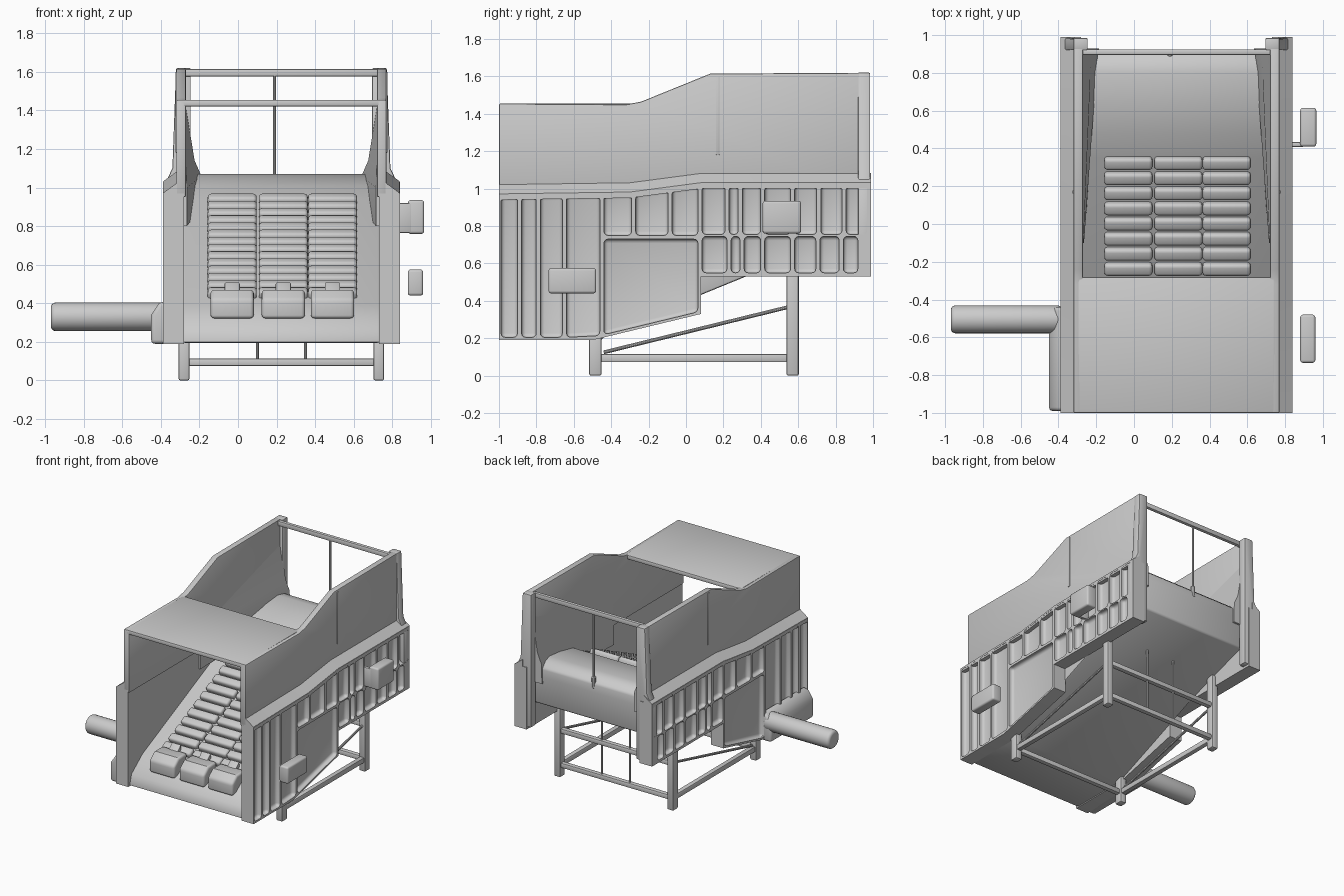
import bpy, bmesh, math
from mathutils import Vector, Matrix

if "Cube" in bpy.data.objects:
    bpy.data.objects.remove(bpy.data.objects["Cube"])

CX = 0.225  # middle of the body; walls mirror about it


def finish(name, bm, bevel=0.0, seg=2, limit=40):
    bmesh.ops.recalc_face_normals(bm, faces=bm.faces)
    me = bpy.data.meshes.new(name)
    bm.to_mesh(me)
    bm.free()
    ob = bpy.data.objects.new(name, me)
    bpy.context.collection.objects.link(ob)
    if bevel:
        m = ob.modifiers.new("bevel", 'BEVEL')
        m.width, m.segments = bevel, seg
        m.limit_method, m.angle_limit = 'ANGLE', math.radians(limit)
    return ob


def add_prism(bm, pts, axis, a, b, pts_b=None):
    """Extrude a profile, (y,z) along x or (x,z) along y; pts_b is an optional other end."""
    def at(p, t):
        return (t, p[0], p[1]) if axis == 'x' else (p[0], t, p[1])
    lo = [bm.verts.new(at(p, a)) for p in pts]
    hi = [bm.verts.new(at(p, b)) for p in (pts_b or pts)]
    bm.faces.new(lo)
    bm.faces.new(hi)
    n = len(pts)
    for i in range(n):
        j = (i + 1) % n
        bm.faces.new((lo[i], lo[j], hi[j], hi[i]))


def prism(name, pts, axis, a, b, bevel=0.0, seg=2, pts_b=None):
    bm = bmesh.new()
    add_prism(bm, pts, axis, a, b, pts_b)
    return finish(name, bm, bevel, seg)


def box(name, x, y, z, bevel=0.01, seg=2):
    return prism(name, [(y[0], z[0]), (y[1], z[0]), (y[1], z[1]), (y[0], z[1])],
                 'x', x[0], x[1], bevel, seg)


def rod(name, p, q, r, sides=10, bevel=0.0):
    p, q = Vector(p), Vector(q)
    bm = bmesh.new()
    bmesh.ops.create_cone(bm, cap_ends=True, segments=sides, radius1=r, radius2=r,
                          depth=(q - p).length)
    rot = (q - p).to_track_quat('Z', 'Y').to_matrix().to_4x4()
    bm.transform(Matrix.Translation((p + q) / 2) @ rot)
    return finish(name, bm, bevel, 4, 60)


def lerp_line(y, pts):
    for (y0, z0), (y1, z1) in zip(pts, pts[1:]):
        if y <= y1:
            return z0 + (z1 - z0) * (y - y0) / (y1 - y0)
    return pts[-1][1]


# Side walls: profile edges and recessed panels
shoulder = [(-1, 0.97), (-0.3, 0.98), (0.08, 1.03), (0.99, 1.03)]
under = [(-1, 0.19), (-0.5, 0.19), (0.08, 0.33)]
lower = under + [(0.08, 0.53), (0.99, 0.53)] + shoulder[::-1]
upper = [(-1, 0.95), (0.98, 0.95), (0.98, 1.62), (0.13, 1.615), (-0.24, 1.465),
         (-0.32, 1.45), (-1, 1.455)]


def panels():
    top = lambda y: lerp_line(y, shoulder) - 0.015
    low = lambda y: lerp_line(y, under) + 0.015
    flat = lambda z: (lambda y: z)
    rows = [([-1, -0.89, -0.79, -0.65, -0.45], low, top),
            ([-0.45, -0.28, -0.085, 0.075], flat(0.75), top),
            ([-0.45, 0.075], low, flat(0.73)),
            ([0.075, 0.22, 0.29, 0.41, 0.57, 0.71, 0.845, 0.98], flat(0.755), top),
            ([0.075, 0.23, 0.30, 0.41, 0.57, 0.705, 0.83, 0.93], flat(0.55), flat(0.745))]
    for ys, b, t in rows:
        for y0, y1 in zip(ys, ys[1:]):
            y0, y1 = y0 + 0.011, y1 - 0.011
            yield [(y0, b(y0)), (y1, b(y1)), (y1, t(y1)), (y0, t(y0))]


cutters = []
for side, s in (("right", 1), ("left", -1)):
    X = lambda d: CX + s * d
    # Ribbed lower wall, cut by rounded panel shapes
    wall = prism(side + "_lower_wall", lower, 'x', X(0.505), X(0.615))
    bm = bmesh.new()
    for pts in panels():
        add_prism(bm, pts, 'x', X(0.578), X(0.70))
    cut = finish(side + "_panel_cutter", bm, 0.022, 3)
    cut.hide_render = True
    cutters.append(cut)
    m = wall.modifiers.new("panels", 'BOOLEAN')
    m.operation, m.solver, m.object = 'DIFFERENCE', 'EXACT', cut
    # Sloped shoulder and thin upper wall
    base = [(y, z - 0.03) for y, z in shoulder]
    inner = base + [(y, z + 0.055) for y, z in shoulder[::-1]]
    outer = base + [(y, z + 0.002) for y, z in shoulder[::-1]]
    prism(side + "_shoulder", inner, 'x', X(0.54), X(0.613), pts_b=outer)
    prism(side + "_upper_wall", upper, 'x', X(0.495), X(0.545), 0.008)
    box(side + "_wall_seam", sorted((X(0.53), X(0.55))), (0.16, 0.18), (1.18, 1.6), 0.004)
    # Rear corner post and hopper liner that tapers into the wall
    post = [(X(0.47), 0.55), (X(0.613), 0.54), (X(0.613), 1.0), (X(0.565), 1.1),
            (X(0.546), 1.62), (X(0.47), 1.62)]
    prism(side + "_rear_post", post, 'y', 0.92, 0.985, 0.008)
    liner = [(X(0.52), 1.57), (X(0.51), 0.9), (X(0.41), 0.9), (X(0.415), 1.06), (X(0.45), 1.14)]
    slim = [(X(0.52), 1.42), (X(0.51), 0.8), (X(0.49), 0.8), (X(0.49), 1.0), (X(0.493), 1.1)]
    prism(side + "_hopper_liner", slim, 'y', -0.1, 0.93, pts_b=liner)
    # Support frame, one side
    x = X(0.505)
    for n, y, top in (("front", -0.485, 0.24), ("rear", 0.57, 0.62)):
        box(f"{side}_{n}_leg", (x - 0.028, x + 0.028), (y - 0.033, y + 0.033), (0, top), 0.01)
    box(side + "_bottom_rail", (x - 0.02, x + 0.02), (-0.48, 0.57), (0.072, 0.115), 0.008)
    rod(side + "_brace", (x, -0.44, 0.125), (x, 0.56, 0.37), 0.01)

# Inclined ramp body with rounded rear lip
ramp = [(-0.985, 0.195), (-0.96, 0.28), (-0.82, 0.39), (0.35, 0.935), (0.48, 1.01),
        (0.65, 1.05), (0.80, 1.07), (0.87, 1.06), (0.915, 1.02), (0.92, 0.95),
        (0.90, 0.72), (0.32, 0.53), (-0.5, 0.195)]
prism("ramp_body", ramp, 'x', CX - 0.51, CX + 0.51, 0.012)

# Step slats in three columns
columns = (-0.03, 0.235, 0.49)
rows = 14
slope = math.atan2(0.545, 1.17)
for r in range(rows):
    t = r / (rows - 1)
    y, z = -0.72 + 1.04 * t, 0.455 + 0.485 * t
    for c, x in enumerate(columns):
        slat = box(f"slat_{r + 1}_{c + 1}", (-0.127, 0.127), (-0.034, 0.034), (-0.035, 0.022), 0.018, 3)
        slat.location = (x, y, z)
        slat.rotation_euler.x = slope
for c, x in enumerate(columns):
    block = [(-0.93, 0.32), (-0.78, 0.34), (-0.76, 0.47), (-0.87, 0.47), (-0.93, 0.42)]
    prism(f"front_block_{c + 1}", block, 'x', x - 0.112, x + 0.112, 0.018, 3)
    prism(f"block_bracket_{c + 1}", [(-0.86, 0.4), (-0.72, 0.4), (-0.74, 0.51)],
          'x', x - 0.04, x + 0.04, 0.006)

# Hood roof, rear top bar and thin rod
box("hood_roof", (CX - 0.52, CX + 0.52), (-1, -0.28), (1.42, 1.455), 0.008)
box("rear_top_bar", (CX - 0.5, CX + 0.5), (0.895, 0.925), (1.575, 1.615), 0.008)
rod("rear_thin_rod", (0.19, 0.905, 1.0), (0.19, 0.905, 1.59), 0.008)
rod("rear_rod_foot", (0.19, 0.905, 0.98), (0.19, 0.905, 1.07), 0.018, 10, 0.006)

# Cross members of the support frame
for n, y, z in (("front_low", -0.485, 0.094), ("rear_low", 0.57, 0.094), ("rear_mid", 0.57, 0.37)):
    box(n + "_crossbar", (CX - 0.5, CX + 0.5), (y - 0.02, y + 0.02), (z - 0.02, z + 0.02), 0.008)
for i, x in enumerate((0.1, 0.35)):
    rod(f"rear_hanger_{i + 1}", (x, 0.57, 0.1), (x, 0.57, 0.63), 0.008)

# Left outlet: housing and round pipe
prism("outlet_housing", [(-0.45, 0.19), (-0.36, 0.19), (-0.36, 0.42), (-0.41, 0.40), (-0.45, 0.34)],
      'y', -0.99, -0.44, 0.02, 3)
rod("outlet_pipe", (-0.97, -0.505, 0.33), (-0.38, -0.505, 0.33), 0.074, 24, 0.025)

# Right control boxes
box("upper_control_box", (0.88, 0.965), (0.41, 0.615), (0.76, 0.935), 0.014, 3)
box("upper_box_mount", (0.79, 0.90), (0.408, 0.435), (0.765, 0.92), 0.008)
box("lower_control_box", (0.88, 0.96), (-0.735, -0.48), (0.44, 0.575), 0.014, 3)

# Bake modifiers, drop cutters, smooth the soft edges
bpy.context.view_layer.update()
dg = bpy.context.evaluated_depsgraph_get()
parts = [o for o in bpy.context.collection.objects if o not in cutters]
baked = [(o, bpy.data.meshes.new_from_object(o.evaluated_get(dg))) for o in parts]
for o, me in baked:
    o.modifiers.clear()
    o.data = me
for c in cutters:
    bpy.data.objects.remove(c)
for o in parts:
    o.select_set(True)
bpy.context.view_layer.objects.active = parts[0]
bpy.ops.object.shade_smooth_by_angle(angle=math.radians(35))
